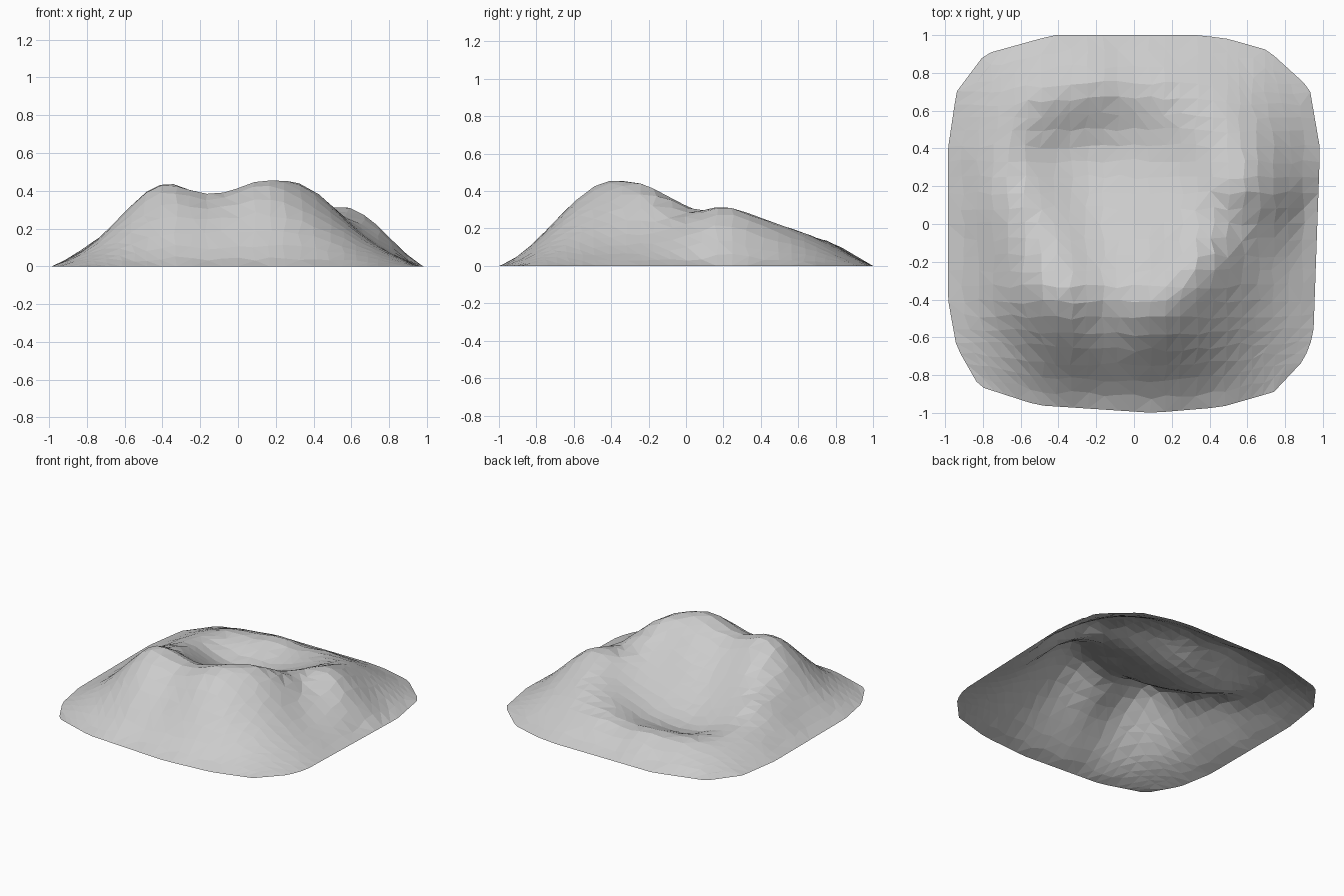
import bpy, bmesh, math, random
from mathutils import Vector, geometry

cube = bpy.data.objects.get("Cube")
if cube:
    bpy.data.objects.remove(cube, do_unlink=True)
random.seed(4)

# Landform lines, each point is x, y, height
front_ridge = [(-.49, -.36, .395), (-.36, -.35, .44), (-.16, -.34, .385), (.1, -.4, .45),
               (.22, -.27, .445), (.34, -.24, .435), (.45, -.12, .35)]
front_brow = [(-.38, -.52, .375), (-.17, -.5, .345), (.12, -.52, .41), (.38, -.45, .35)]
side_ridge = [(.5, .02, .285), (.56, .2, .32), (.52, .42, .25), (.45, .62, .18)]
low_rim = [(-.5, -.12, .3), (-.62, .14, .2), (-.68, .42, .125), (-.5, .66, .13), (-.2, .74, .14), (.15, .74, .14)]
hollow = [(-.3, .46, .05), (-.45, .38, .075), (-.02, .5, .08), (-.3, .15, .12), (.05, .1, .19),
          (.28, .3, .2), (.1, -.15, .32), (-.22, -.12, .26)]
slopes = [(-.35, -.7, .22), (0, -.7, .23), (.35, -.7, .2), (.66, -.6, .11), (-.66, -.6, .13),
          (-.7, -.25, .18), (.6, -.2, .22), (.7, -.25, .14), (.71, .15, .24), (.8, .12, .15), (.73, .5, .13)]
outline = [Vector(p) for p in (
    (.985, .4), (.93, .72), (.71, .92), (.5, .98), (.35, 1), (-.43, 1), (-.79, .9), (-.94, .7), (-.985, .4),
    (-.985, -.4), (-.94, -.65), (-.82, -.86), (-.51, -.96), (.1, -1), (.46, -.97), (.74, -.89), (.9, -.72), (.95, -.59))]


def rim_point(a):
    """Where a ray from the centre meets the outline."""
    ray = Vector((math.cos(a), math.sin(a))) * 2
    for p, q in zip(outline, outline[1:] + outline[:1]):
        hit = geometry.intersect_line_line_2d(Vector((0, 0)), ray, p, q)
        if hit:
            return hit
    return ray.normalized()


def ring(scale, height, count=20):
    spots = [rim_point(math.tau * (i + .3) / count) * scale for i in range(count)]
    return [(p.x, p.y, height) for p in spots]


def kernel(dx, dy):
    r2 = dx * dx + dy * dy
    return r2 * math.log(r2) if r2 > 1e-9 else 0


def solve(rows):
    """Gauss-Jordan elimination with row pivoting."""
    n = len(rows)
    for c in range(n):
        p = max(range(c, n), key=lambda r: abs(rows[r][c]))
        rows[c], rows[p] = rows[p], rows[c]
        for r in range(n):
            if r != c and rows[r][c]:
                f = rows[r][c] / rows[c][c]
                rows[r] = [a - f * b for a, b in zip(rows[r], rows[c])]
    return [rows[i][n] / rows[i][i] for i in range(n)]


# Thin-plate surface through the landform lines and the foot
pts = front_ridge + front_brow + side_ridge + low_rim + hollow + slopes + ring(1, 0) + ring(.94, .023)
system = [[kernel(x - p[0], y - p[1]) for p in pts] + [1, x, y, z] for x, y, z in pts]
for pick in (lambda p: 1, lambda p: p[0], lambda p: p[1]):
    system.append([pick(p) for p in pts] + [0] * 4)
weights = solve(system)


def height(x, y):
    bend = sum(w * kernel(x - p[0], y - p[1]) for w, p in zip(weights, pts))
    a, b, c = weights[-3:]
    return max(0, bend + a + b * x + c * y)


# Irregular triangulated sheet, open underneath
N = 24
bm = bmesh.new()
grid = []
for j in range(N + 1):
    row = []
    for i in range(N + 1):
        u, v = 2 * i / N - 1, 2 * j / N - 1
        s = max(abs(u), abs(v))
        border = s > .999
        if not border:
            u += random.uniform(-.3, .3) / N
            v += random.uniform(-.3, .3) / N
        # blend from a square grid in the middle to the rounded outline
        target = rim_point(math.atan2(v, u)) * max(abs(u), abs(v))
        x, y = Vector((u, v)).lerp(target, s ** 3)
        row.append(bm.verts.new((x, y, 0 if border else height(x, y))))
    grid.append(row)
for j in range(N):
    for i in range(N):
        a, b = grid[j][i], grid[j][i + 1]
        c, d = grid[j + 1][i + 1], grid[j + 1][i]
        if abs(a.co.z - c.co.z) < abs(b.co.z - d.co.z):
            tris = (a, b, c), (a, c, d)
        else:
            tris = (a, b, d), (b, c, d)
        for tri in tris:
            bm.faces.new(tri)
mesh = bpy.data.meshes.new("hill")
bm.to_mesh(mesh)
bm.free()
hill = bpy.data.objects.new("hill", mesh)
bpy.context.collection.objects.link(hill)

# Plain grey stone
stone = bpy.data.materials.new("grey_stone")
stone.use_nodes = True
grey = (.6, .6, .6, 1)
stone.diffuse_color = grey
stone.node_tree.nodes["Principled BSDF"].inputs["Base Color"].default_value = grey
mesh.materials.append(stone)
